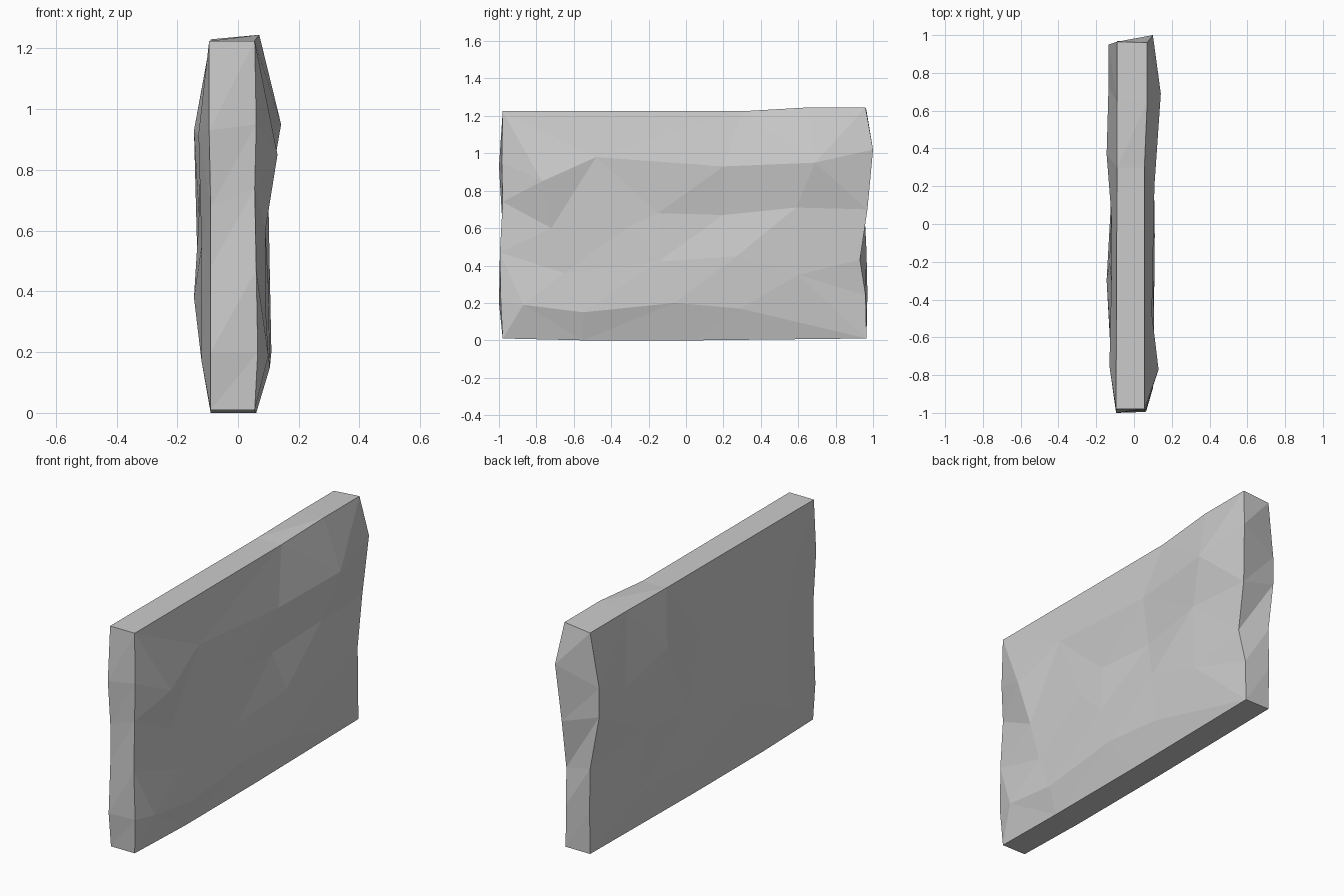
import bpy, bmesh
from mathutils import Vector
from mathutils.geometry import delaunay_2d_cdt

# Rim of each broad face as (x, y, z), same count on both so they can be bridged
right_rim = [
    (.055, -.98, .01), (.06, -.55, 0), (.06, .05, 0), (.06, .965, .01),       # bottom
    (.06, .96, .24), (.08, .93, .43), (.08, .97, .70), (.10, 1.0, 1.02),      # back end
    (.07, .96, 1.245), (.07, .65, 1.245), (.055, .30, 1.225), (.055, -.98, 1.225),  # top
    (.06, -.985, .95), (.055, -.98, .74), (.06, -.995, .47), (.065, -.99, .20)]     # front end
left_rim = [
    (-.09, -.98, .01), (-.09, -.55, .0), (-.09, .05, 0), (-.09, .965, .01),
    (-.09, .97, .25), (-.09, .965, .48), (-.135, .95, .77), (-.135, .95, .93),
    (-.09, .965, 1.23), (-.09, .65, 1.23), (-.09, .30, 1.225), (-.095, -.98, 1.225),
    (-.095, -1.0, .93), (-.09, -.985, .68), (-.09, -.985, .48), (-.09, -1.0, .20)]

# Facet peaks and hollows inside each broad face
right_peaks = [
    (.10, -.87, .19), (.105, -.55, .15), (.11, -.06, .20), (.10, .29, .17),
    (.09, -.72, .60), (.13, -.77, .85), (.095, -.48, .98), (.085, -.15, .68),
    (.108, .20, .93), (.07, .20, .67), (.142, .69, .95), (.10, .59, .71),
    (.09, -.32, .60), (.10, -.15, .42), (.105, .27, .45), (.10, .60, .35),
    (.09, -.65, .36)]
left_peaks = [
    (-.12, -.75, .17), (-.145, -.30, .38), (-.115, .10, .20), (-.12, .60, .20),
    (-.12, -.70, .55), (-.13, -.20, .62), (-.12, .15, .50), (-.135, .55, .55),
    (-.13, -.75, .92), (-.12, -.30, .95), (-.145, .37, .93), (-.135, .72, .85),
    (-.12, .05, .90)]


def broad_face(bm, rim, peaks):
    """Triangulate one faceted side; return its rim vertices."""
    verts = [bm.verts.new(p) for p in rim + peaks]
    outline = list(range(len(rim)))
    flat = [Vector((v.co.y, v.co.z)) for v in verts]
    _, _, tris, origin, _, _ = delaunay_2d_cdt(flat, [], [outline], 1, 1e-5)
    for tri in tris:
        bm.faces.new([verts[origin[i][0]] for i in tri])
    return verts[:len(rim)]


# Stone slab: two faceted sides joined by a narrow edge band
bm = bmesh.new()
a = broad_face(bm, right_rim, right_peaks)
b = broad_face(bm, left_rim, left_peaks)
n = len(a)
for i in range(n):
    j = (i + 1) % n
    bm.faces.new((a[i], a[j], b[j]))
    bm.faces.new((a[i], b[j], b[i]))
bmesh.ops.recalc_face_normals(bm, faces=bm.faces)

mesh = bpy.data.meshes.new("stone_slab")
bm.to_mesh(mesh)
bm.free()
slab = bpy.data.objects.new("stone_slab", mesh)
bpy.context.collection.objects.link(slab)
